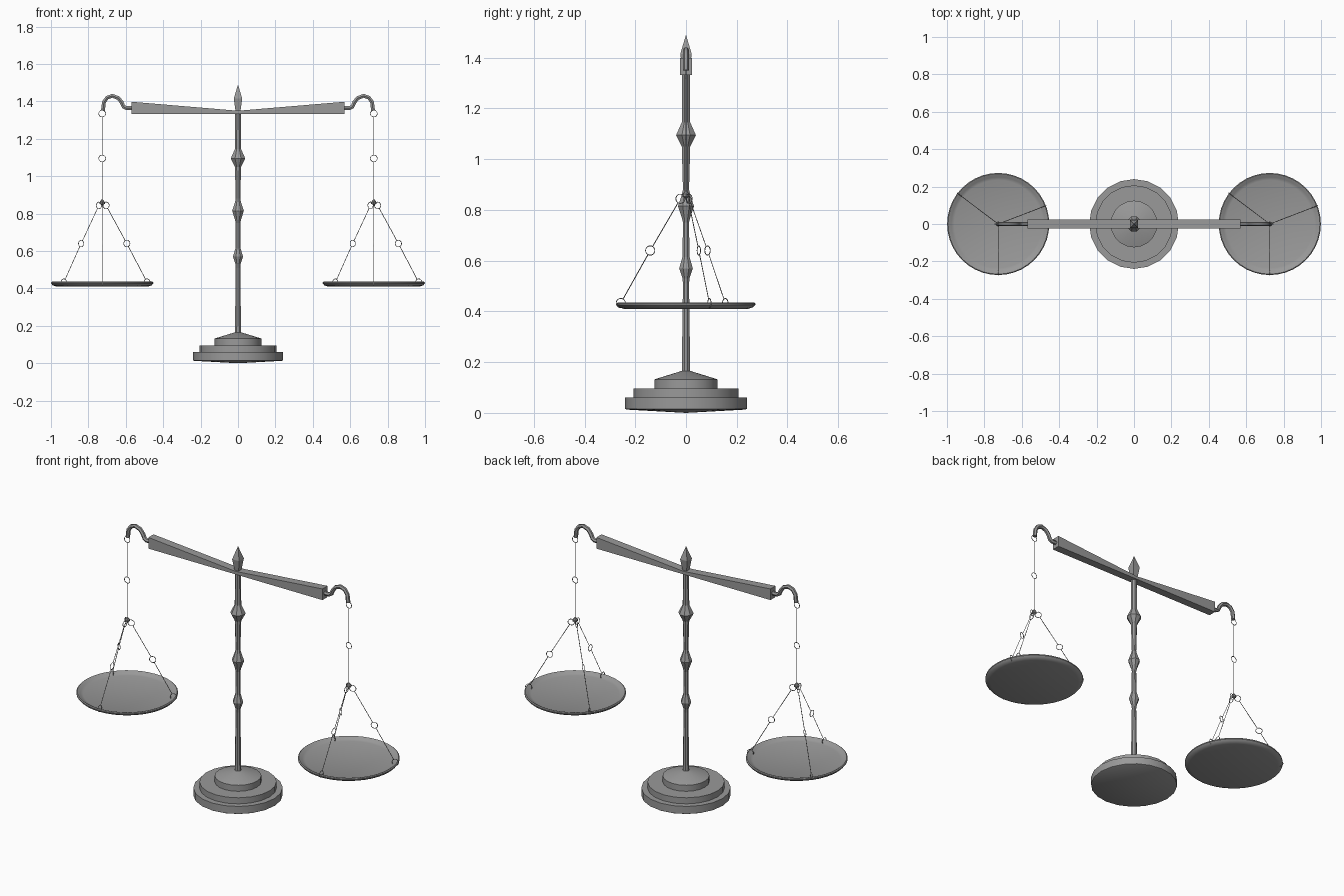
import bpy
import bmesh
from math import radians, cos, sin, pi
from mathutils import Vector

if "Cube" in bpy.data.objects:
    bpy.data.objects.remove(bpy.data.objects["Cube"], do_unlink=True)

metal = bpy.data.materials.new("grey metal")
metal.use_nodes = True
GREY = (0.32, 0.32, 0.32, 1)
metal.diffuse_color = GREY
metal.node_tree.nodes["Principled BSDF"].inputs["Base Color"].default_value = GREY


def select(obj):
    bpy.ops.object.select_all(action="DESELECT")
    obj.select_set(True)
    bpy.context.view_layer.objects.active = obj


def finish(obj, name, smooth=None):
    obj.name = name
    obj.data.materials.clear()
    obj.data.materials.append(metal)
    if smooth:
        select(obj)
        bpy.ops.object.shade_smooth_by_angle(angle=radians(smooth))
    return obj


def from_bmesh(bm, name, smooth=None):
    bmesh.ops.recalc_face_normals(bm, faces=bm.faces)
    mesh = bpy.data.meshes.new(name)
    bm.to_mesh(mesh)
    bm.free()
    obj = bpy.data.objects.new(name, mesh)
    bpy.context.collection.objects.link(obj)
    return finish(obj, name, smooth)


def lathe(name, profile, sides, x=0, turn=0, smooth=None):
    """Spin (radius, z) points round a vertical axis; radius 0 makes a pole."""
    bm = bmesh.new()
    rings = []
    for r, z in profile:
        if r == 0:
            rings.append([bm.verts.new((x, 0, z))] * sides)
            continue
        angles = [turn + 2 * pi * i / sides for i in range(sides)]
        rings.append([bm.verts.new((x + r * cos(a), r * sin(a), z)) for a in angles])
    for low, high in zip(rings, rings[1:]):
        for i in range(sides):
            j = (i + 1) % sides
            corners = dict.fromkeys((low[i], low[j], high[j], high[i]))
            bm.faces.new(list(corners))
    return from_bmesh(bm, name, smooth)


def tube(name, points, radius, resolution=0, spline="POLY"):
    """Sweep a round section along a path and turn it into a mesh."""
    curve = bpy.data.curves.new(name, "CURVE")
    curve.dimensions = "3D"
    curve.bevel_depth = radius
    curve.bevel_resolution = resolution
    curve.use_fill_caps = True
    path = curve.splines.new(spline)
    path.points.add(len(points) - 1)
    for p, co in zip(path.points, points):
        p.co = (*co, 1)
    obj = bpy.data.objects.new(name, curve)
    bpy.context.collection.objects.link(obj)
    select(obj)
    bpy.ops.object.convert(target="MESH")
    return finish(bpy.context.object, name, 50)


def ring(name, centre, angle):
    """Thin upright link lying in the vertical plane at the given heading."""
    bpy.ops.mesh.primitive_torus_add(
        location=centre, rotation=(pi / 2, 0, angle), major_radius=0.018,
        minor_radius=0.0018, major_segments=20, minor_segments=5)
    finish(bpy.context.object, name, 80)


# Stepped round base
lathe("base", [(0, 0), (0.235, 0.013), (0.24, 0.016), (0.24, 0.06), (0.207, 0.06),
               (0.207, 0.096), (0.125, 0.096), (0.125, 0.132), (0.018, 0.165), (0, 0.165)],
      20, smooth=30)

# Slender post with three swellings
lathe("post", [(0, 0.15), (0.018, 0.16), (0.013, 0.51), (0.015, 0.53), (0.029, 0.57),
               (0.015, 0.615), (0.013, 0.75), (0.018, 0.77), (0.034, 0.815), (0.018, 0.86),
               (0.013, 0.88), (0.018, 1.05), (0.042, 1.095), (0.018, 1.145),
               (0.017, 1.335), (0, 1.335)], 8, turn=pi / 8)

# Square pointed finial
lathe("finial", [(0, 1.335), (0.016, 1.335), (0.032, 1.415), (0, 1.49)], 4, turn=pi / 4)

# Beam, deeper towards both ends
bm = bmesh.new()
outline = [(-0.57, 1.332), (0.57, 1.332), (0.57, 1.398), (0, 1.35), (-0.57, 1.398)]
front = bm.faces.new([bm.verts.new((x, -0.024, z)) for x, z in outline])
grown = bmesh.ops.extrude_face_region(bm, geom=[front])["geom"]
bmesh.ops.translate(bm, verts=[v for v in grown if isinstance(v, bmesh.types.BMVert)],
                    vec=(0, 0.048, 0))
from_bmesh(bm, "beam")

HOOK = [(0.56, 1.364), (0.597, 1.364), (0.612, 1.372), (0.622, 1.395), (0.64, 1.418),
        (0.672, 1.43), (0.7, 1.42), (0.717, 1.395), (0.722, 1.35)]
PAN = [(0, 0.41), (0.245, 0.41), (0.265, 0.417), (0.273, 0.426), (0.273, 0.432),
       (0.268, 0.436), (0.262, 0.434), (0.25, 0.425), (0.235, 0.42), (0, 0.42)]

for side, s in (("left", 1), ("right", -1)):
    cx = s * 0.726
    # Curved hook at the beam end
    tube(side + "_hook", [(s * x, 0, z) for x, z in HOOK], 0.012, 1)

    # Hanging wire with links
    for n, z in enumerate((1.335, 1.095)):
        ring(f"{side}_hanger_ring_{n}", (cx, 0, z), 0)
    for n, (top, bottom) in enumerate(((1.317, 1.113), (1.077, 0.87))):
        tube(f"{side}_hanger_wire_{n}", [(cx, 0, top), (cx, 0, bottom)], 0.0018)
    lathe(side + "_knot", [(0, 0.845), (0.014, 0.852), (0.014, 0.862), (0, 0.88)], 8, cx)

    # Three chains down to the pan rim
    for c, degrees in enumerate((21, 143, 270)):
        a = radians(degrees)
        links = [Vector((cx + r * cos(a), r * sin(a), z))
                 for r, z in ((0.022, 0.844), (0.141, 0.64), (0.257, 0.433))]
        for n, p in enumerate(links):
            ring(f"{side}_chain_{c}_ring_{n}", p, a)
        for n, (p, q) in enumerate(zip(links, links[1:])):
            gap = (q - p).normalized() * 0.018
            tube(f"{side}_chain_{c}_wire_{n}", [p + gap, q - gap], 0.0018)

    # Shallow dish
    lathe(side + "_pan", PAN, 40, cx, smooth=40)
